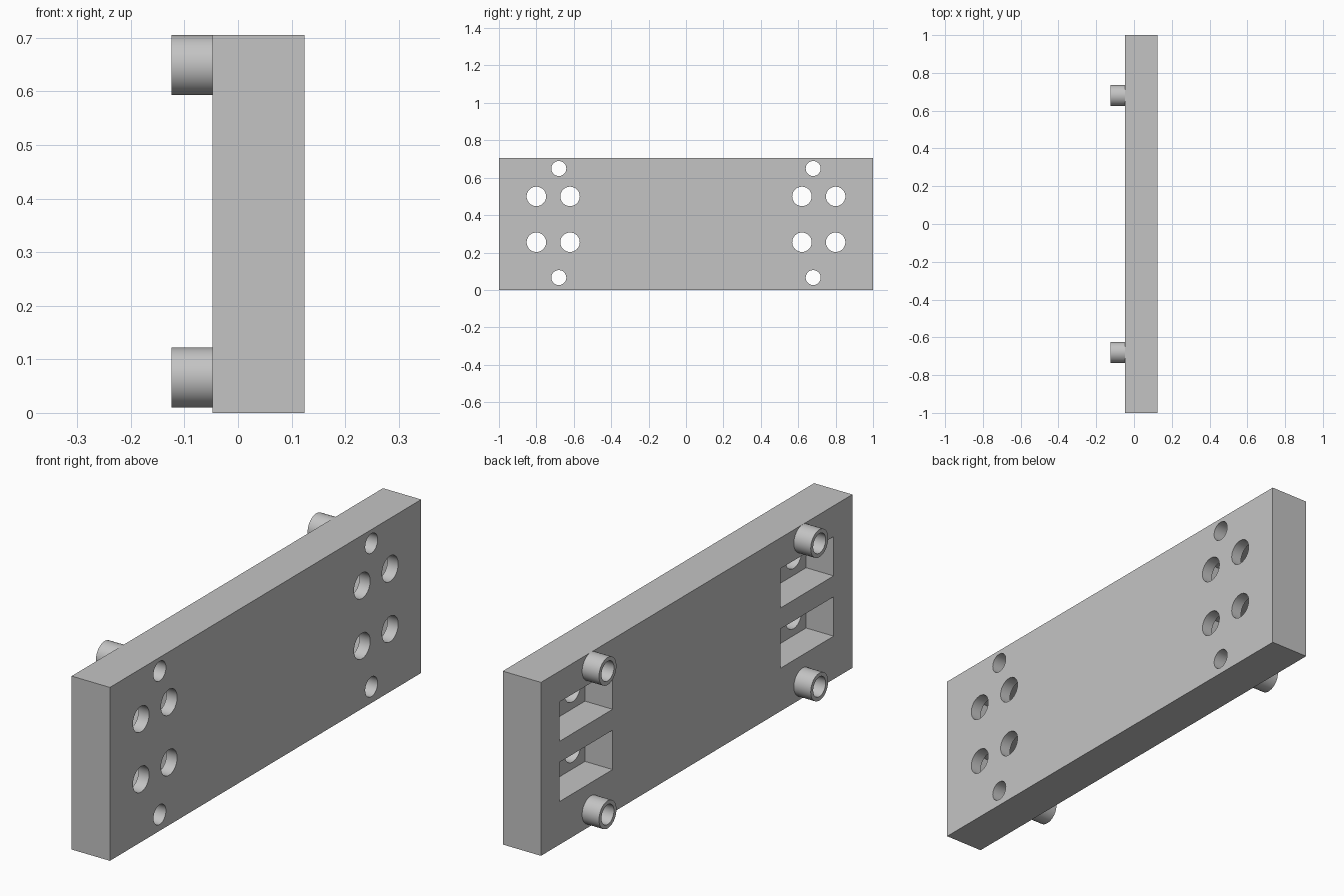
import bpy, bmesh, math
from mathutils import Matrix, Vector

cube = bpy.data.objects.get("Cube")
if cube:
    bpy.data.objects.remove(cube, do_unlink=True)

# Main dimensions
BACK, FACE, END = 0.124, -0.048, -0.124     # plate faces and boss tip along x
HEIGHT = 0.705
BOSS_Y, BOSS_Z = 0.68, (0.066, 0.649)
BOSS_R, BORE_R = 0.056, 0.04
HOLE_Y, HOLE_Z, HOLE_R = (0.62, 0.80), (0.255, 0.50), 0.052
POCKET_Y, POCKET_FLOOR = 0.71, 0.076
POCKET_SIZE = (0.34, 0.16)

grey = bpy.data.materials.new("plain grey")
grey.use_nodes = True
colour = (0.55, 0.55, 0.55, 1)
grey.diffuse_color = colour
grey.node_tree.nodes["Principled BSDF"].inputs["Base Color"].default_value = colour


def finish(bm, name):
    """Turn a bmesh into a named grey object."""
    bmesh.ops.recalc_face_normals(bm, faces=bm.faces)
    mesh = bpy.data.meshes.new(name)
    bm.to_mesh(mesh)
    bm.free()
    mesh.materials.append(grey)
    obj = bpy.data.objects.new(name, mesh)
    bpy.context.collection.objects.link(obj)
    return obj


def add_box(bm, low, high):
    low, high = Vector(low), Vector(high)
    size = Matrix.Diagonal((*(high - low), 1))
    bmesh.ops.create_cube(bm, size=1, matrix=Matrix.Translation((low + high) / 2) @ size)


def add_drill(bm, y, z, radius):
    bmesh.ops.create_cone(
        bm, cap_ends=True, segments=48, radius1=radius, radius2=radius, depth=1,
        matrix=Matrix.Translation((0, y, z)) @ Matrix.Rotation(math.pi / 2, 4, "Y"))


def smooth(obj):
    bpy.ops.object.select_all(action="DESELECT")
    obj.select_set(True)
    bpy.context.view_layer.objects.active = obj
    bpy.ops.object.shade_smooth_by_angle(angle=math.radians(30))


# Plate
bm = bmesh.new()
add_box(bm, (FACE, -1, 0), (BACK, 1, HEIGHT))
plate = finish(bm, "mounting_plate")

# Rectangular pockets behind each pair of screw holes
bm = bmesh.new()
half_y, half_z = POCKET_SIZE[0] / 2, POCKET_SIZE[1] / 2
for side in (-1, 1):
    for z in HOLE_Z:
        y = side * POCKET_Y
        add_box(bm, (FACE - 0.1, y - half_y, z - half_z), (POCKET_FLOOR, y + half_y, z + half_z))
pockets = finish(bm, "pocket_cutter")

# Through holes
bm = bmesh.new()
for side in (-1, 1):
    for z in HOLE_Z:
        for y in HOLE_Y:
            add_drill(bm, side * y, z, HOLE_R)
    for z in BOSS_Z:
        add_drill(bm, side * BOSS_Y, z, BORE_R)
holes = finish(bm, "hole_cutter")

bpy.context.view_layer.objects.active = plate
for cutter in (pockets, holes):
    cutter.hide_render = True
    cut = plate.modifiers.new(cutter.name, "BOOLEAN")
    cut.operation, cut.solver, cut.object = "DIFFERENCE", "EXACT", cutter
    bpy.ops.object.modifier_apply(modifier=cut.name)
    bpy.data.objects.remove(cutter, do_unlink=True)
smooth(plate)

# Hollow bosses, each a spun sleeve profile
for side, side_name in ((-1, "front"), (1, "back")):
    for z, level in zip(BOSS_Z, ("lower", "upper")):
        bm = bmesh.new()
        profile = [(FACE, BOSS_R), (END, BOSS_R), (END, BORE_R), (FACE, BORE_R)]
        verts = [bm.verts.new((x, 0, r)) for x, r in profile]
        edges = [bm.edges.new(pair) for pair in zip(verts, verts[1:])]
        bmesh.ops.spin(bm, geom=verts + edges, cent=(0, 0, 0), axis=(1, 0, 0),
                       angle=math.tau, steps=48, use_merge=True)
        bmesh.ops.remove_doubles(bm, verts=bm.verts, dist=0.0001)
        # Outer wall must face outwards on this open sleeve
        bmesh.ops.recalc_face_normals(bm, faces=bm.faces)
        boss = finish(bm, f"{side_name}_{level}_boss")
        tip = max(boss.data.polygons, key=lambda p: abs(p.normal.x))
        if tip.normal.x > 0:
            boss.data.flip_normals()
        boss.location = (0, side * BOSS_Y, z)
        smooth(boss)
